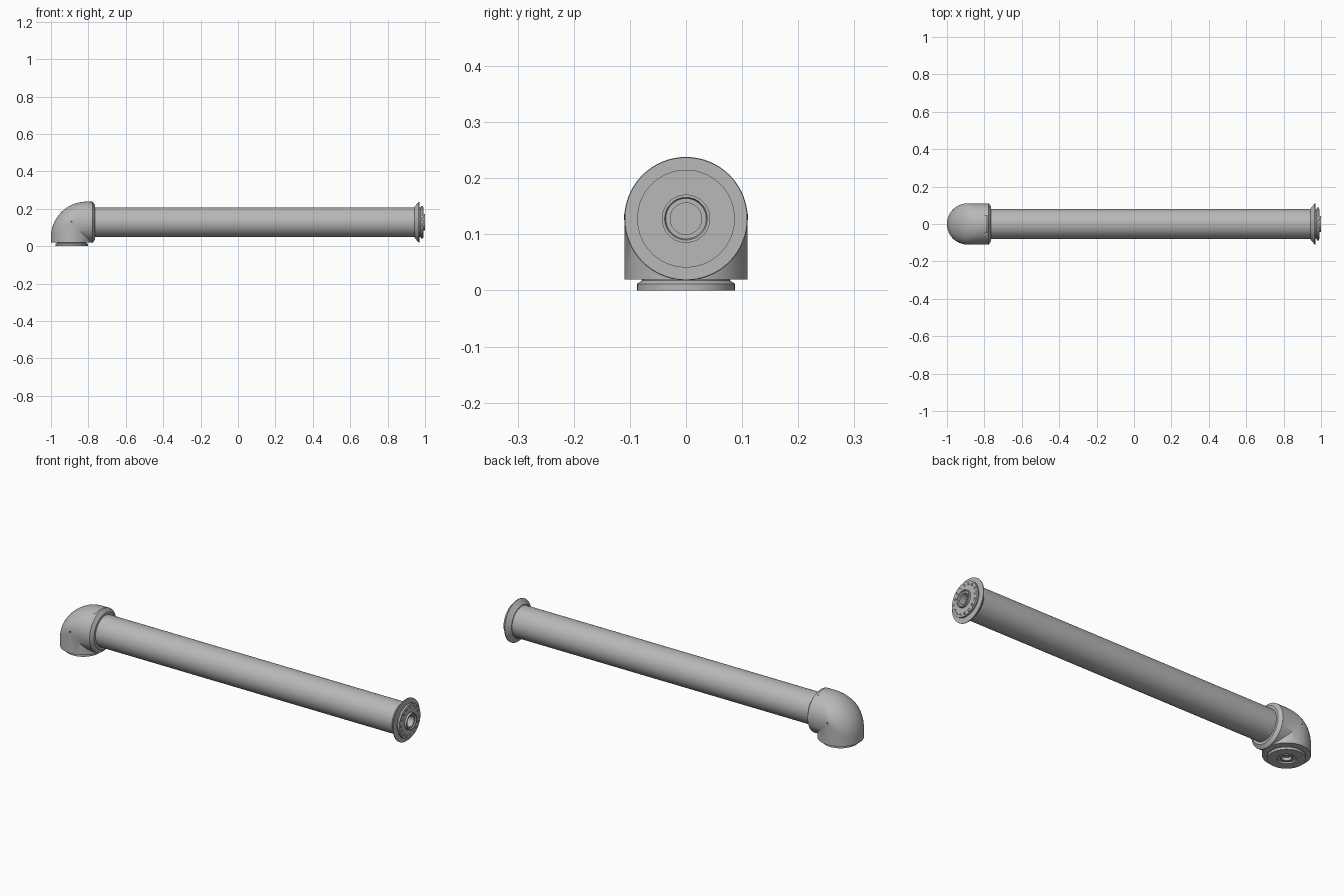
import bpy, bmesh, math
from mathutils import Matrix, Vector

if "Cube" in bpy.data.objects:
    bpy.data.objects.remove(bpy.data.objects["Cube"])

ZC = 0.128      # height of the tube axis
XC = -0.89      # position of the elbow's vertical axis
R = 0.11        # elbow radius


def material(name, value):
    m = bpy.data.materials.new(name)
    m.diffuse_color = (value, value, value, 1)
    m.use_nodes = True
    m.node_tree.nodes["Principled BSDF"].inputs["Base Color"].default_value = m.diffuse_color
    return m


GREY = material("light grey", 0.48)
DARK = material("dark grey", 0.08)


def finish(bm, name, mat, angle=30):
    bmesh.ops.remove_doubles(bm, verts=bm.verts, dist=1e-5)
    bmesh.ops.recalc_face_normals(bm, faces=bm.faces)
    me = bpy.data.meshes.new(name)
    bm.to_mesh(me)
    bm.free()
    ob = bpy.data.objects.new(name, me)
    bpy.context.collection.objects.link(ob)
    me.materials.append(mat)
    bpy.ops.object.select_all(action='DESELECT')
    ob.select_set(True)
    bpy.context.view_layer.objects.active = ob
    bpy.ops.object.shade_smooth_by_angle(angle=math.radians(angle))
    return ob


# Placements: local z runs outward along the joint axis
ALONG_X = Matrix.Translation((0, 0, ZC)) @ Matrix.Rotation(math.pi / 2, 4, 'Y')
DOWN = Matrix.Translation((XC, 0, 0)) @ Matrix.Rotation(math.pi, 4, 'X')


def add_lathe(bm, profile, place, seg):
    """Revolve (radius, height) points about local z."""
    rings = []
    for r, h in profile:
        rings.append([bm.verts.new(place @ Vector((r * math.cos(a), r * math.sin(a), h)))
                      for a in (2 * math.pi * i / seg for i in range(seg))])
    for a, b in zip(rings, rings[1:]):
        for i in range(seg):
            j = (i + 1) % seg
            bm.faces.new((a[i], a[j], b[j], b[i]))
    for ring, (r, h) in ((rings[0], profile[0]), (rings[-1], profile[-1])):
        if r > 0:
            bm.faces.new(ring)


def lathe(name, profile, place, mat=GREY, seg=96):
    bm = bmesh.new()
    add_lathe(bm, profile, place, seg)
    return finish(bm, name, mat)


def screw_circle(name, place, height, count=16, radius=0.073):
    """Socket-head screws around a joint face."""
    bm = bmesh.new()
    for i in range(count):
        a = 2 * math.pi * i / count
        spot = place @ Matrix.Translation((radius * math.cos(a), radius * math.sin(a), height))
        add_lathe(bm, [(0.008, -0.002), (0.008, 0.0015), (0.0045, 0.0015), (0.0045, -0.001)],
                  spot, 16)
    finish(bm, name, GREY)


# Elbow: each lengthwise line is straight, turns the corner, then straight.
# Inner lines meet at a mitre, outer lines get a growing fillet.
bm = bmesh.new()
SEG, STEPS = 96, 24
lines = []
for i in range(SEG):
    a = 2 * math.pi * i / SEG
    u, y = R * math.cos(a), R * math.sin(a)
    fillet = max(0.0, -u) * 0.19 / R
    cx, cz = XC + u, ZC - u
    pts = [(cx, 0.02)]
    for k in range(STEPS + 1):
        t = math.pi / 2 * k / STEPS
        pts.append((cx + fillet * (1 - math.cos(t)), cz - fillet * (1 - math.sin(t))))
    pts.append((-0.777, cz))
    lines.append([bm.verts.new((x, y, z)) for x, z in pts])
for i in range(SEG):
    a, b = lines[i], lines[(i + 1) % SEG]
    for k in range(STEPS + 2):
        bm.faces.new((a[k], a[k + 1], b[k + 1], b[k]))
bmesh.ops.remove_doubles(bm, verts=bm.verts, dist=1e-5)
bmesh.ops.dissolve_degenerate(bm, edges=bm.edges, dist=1e-6)
bmesh.ops.holes_fill(bm, edges=[e for e in bm.edges if e.is_boundary], sides=0)
finish(bm, "elbow_housing", GREY)

# Chamfered collar between elbow and tube
lathe("elbow_collar", [(R, -0.777), (0.092, -0.764), (0.08, -0.764)], ALONG_X)

# Long tube
lathe("arm_tube", [(0.08, -0.78), (0.08, 0.955)], ALONG_X)

# Flared end flange, stepped face and hollow hub
lathe("end_flange", [(0.08, 0.945), (0.084, 0.945), (0.109, 0.966), (0.109, 0.970),
                     (0.078, 0.970), (0.078, 0.975), (0.087, 0.979), (0.087, 0.989),
                     (0.043, 0.989), (0.043, 1.0), (0.038, 1.0), (0.036, 0.994),
                     (0.028, 0.994), (0.028, 0.96)], ALONG_X)
screw_circle("end_screw", ALONG_X, 0.989)

# Joint face under the elbow
lathe("base_joint", [(0.078, -0.022), (0.078, -0.018), (0.087, -0.012), (0.087, 0),
                     (0.043, 0), (0.043, -0.008), (0.030, -0.008), (0.030, -0.004),
                     (0.022, -0.004), (0.022, -0.02)], DOWN)
screw_circle("base_screw", DOWN, -0.0015)

# Narrow seam over the elbow's top, with a return at each end
bm = bmesh.new()


def seam_patch(x0, x1, a0, a1, n):
    for k in range(n):
        ends = [a0 + (a1 - a0) * (k + d) / n for d in (0, 1)]
        bm.faces.new([bm.verts.new((x, 0.1104 * math.sin(a), ZC + 0.1104 * math.cos(a)))
                      for x, a in ((x0, ends[0]), (x1, ends[0]), (x1, ends[1]), (x0, ends[1]))])


seam_patch(-0.788, -0.784, -0.46, 0.46, 16)
for s in (-1, 1):
    seam_patch(-0.802, -0.788, s * 0.43, s * 0.46, 1)
finish(bm, "elbow_seam", DARK)

# Small plugs on both elbow sides
for s in (-1, 1):
    spot = (Matrix.Translation((XC, s * R, ZC + 0.003))
            @ Matrix.Rotation(-s * math.pi / 2, 4, 'X'))
    lathe("side_plug", [(0.005, -0.004), (0.005, 0.0005)], spot, DARK, 16)
